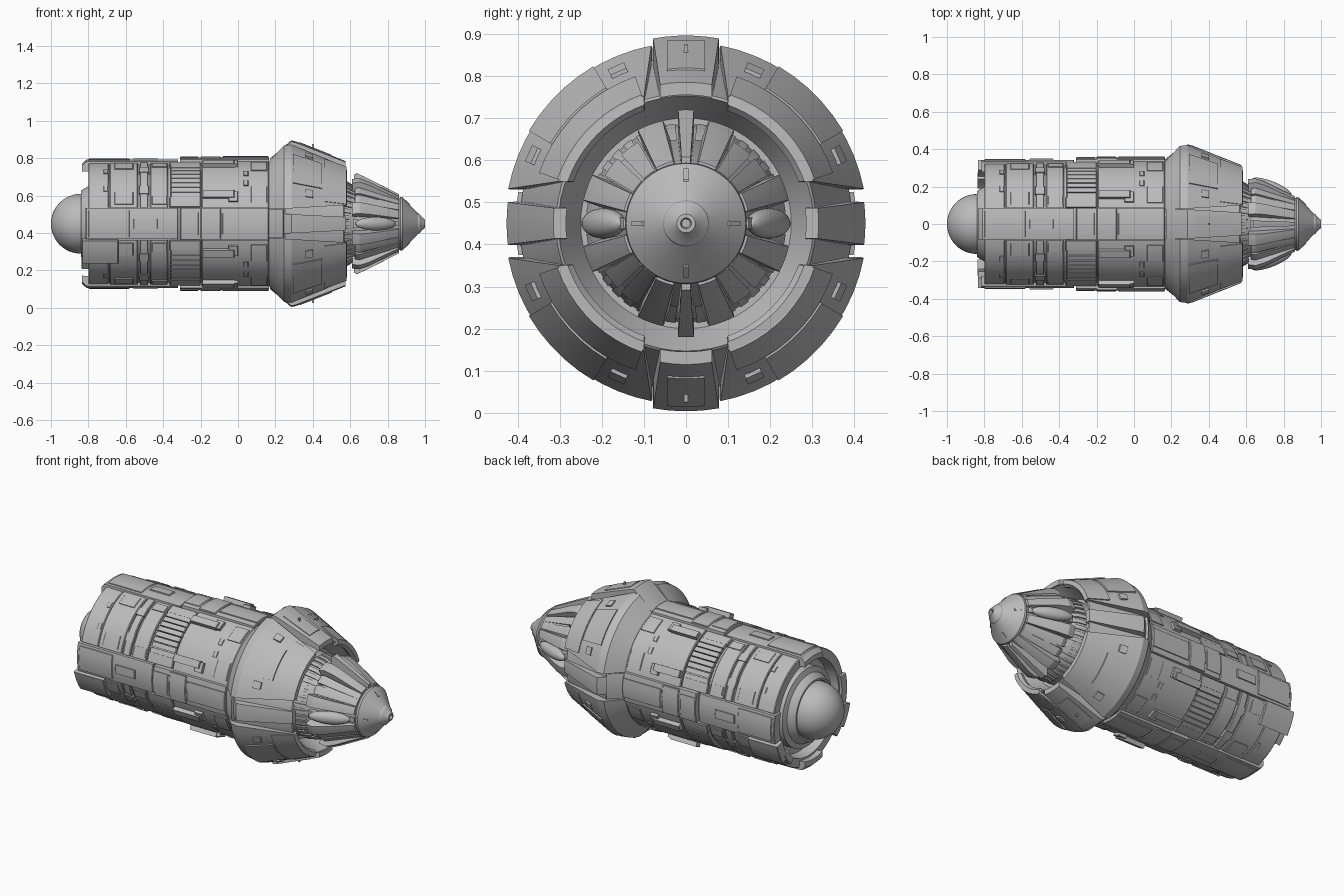
import bpy
import bmesh
from math import sin, cos, asin, radians, pi, ceil, atan2
from mathutils import Matrix, Vector

AXIS_HEIGHT = 0.45
CARDINALS = [0, 90, 180, 270]
DIAGONALS = [45, 135, 225, 315]

old = bpy.data.objects.get("Cube")
if old:
    bpy.data.objects.remove(old, do_unlink=True)

hull_grey = bpy.data.materials.new("hull grey")
hull_grey.use_nodes = True
hull_grey.diffuse_color = (0.5, 0.5, 0.5, 1)
hull_grey.node_tree.nodes["Principled BSDF"].inputs["Base Color"].default_value = (0.5, 0.5, 0.5, 1)


def finish(name, bm):
    """Turn a bmesh into a shaded object lying along the ship axis."""
    bmesh.ops.recalc_face_normals(bm, faces=bm.faces)
    mesh = bpy.data.meshes.new(name)
    bm.to_mesh(mesh)
    bm.free()
    mesh.materials.append(hull_grey)
    obj = bpy.data.objects.new(name, mesh)
    obj.location.z = AXIS_HEIGHT
    bpy.context.collection.objects.link(obj)
    bpy.ops.object.select_all(action="DESELECT")
    obj.select_set(True)
    bpy.context.view_layer.objects.active = obj
    bpy.ops.object.shade_smooth_by_angle(angle=radians(25))
    return obj


def add_sector(bm, profile, centre, half):
    """Sweep a closed (x, radius) profile around the axis; half(x, r) is the half angle."""
    widest = max(half(x, r) for x, r in profile)
    steps = max(1, ceil(widest / radians(3)))
    rings = []
    for i in range(steps + 1):
        t = 2 * i / steps - 1
        ring = []
        for x, r in profile:
            a = radians(centre) + t * half(x, r)
            ring.append(bm.verts.new((x, r * cos(a), r * sin(a))))
        rings.append(ring)
    count = len(profile)
    for one, two in zip(rings, rings[1:]):
        for j in range(count):
            k = (j + 1) % count
            bm.faces.new((one[j], one[k], two[k], two[j]))
    bm.faces.new(rings[0])
    bm.faces.new(rings[-1])


def sectors(name, profile, centres, half):
    bm = bmesh.new()
    for centre in centres:
        add_sector(bm, profile, centre, half)
    return finish(name, bm)


def lathe(name, profile, steps=64):
    """Spin an open (x, radius) profile fully around the axis."""
    bm = bmesh.new()
    verts = [bm.verts.new((x, r, 0)) for x, r in profile]
    edges = [bm.edges.new(pair) for pair in zip(verts, verts[1:])]
    bmesh.ops.spin(bm, geom=verts + edges, cent=(0, 0, 0), axis=(1, 0, 0),
                   angle=2 * pi, steps=steps)
    bmesh.ops.remove_doubles(bm, verts=bm.verts, dist=0.0005)
    return finish(name, bm)


def fixed(degrees):
    return lambda x, r: radians(degrees)


def width(w, taper=0, start=0):
    """Constant half width, narrowing forward of the start."""
    return lambda x, r: asin((w - taper * max(0, x - start)) / r)


def between(gap, flare=0, start=0):
    """Quarter turn less a gap either side, the gap widening forward of the start."""
    return lambda x, r: pi / 4 - asin((gap + flare * max(0, x - start)) / r)


def slab(x0, x1, low, high, bevel=0.004):
    return [(x0, low), (x0, high - bevel), (x0 + bevel, high),
            (x1 - bevel, high), (x1, high - bevel), (x1, low)]


def mirrored(angle):
    """Angles either side of every cardinal direction."""
    return [c + s * angle for c in CARDINALS for s in (-1, 1)]


# Main hull barrel with a recessed stern
lathe("hull_core", [(-0.74, 0), (-0.74, 0.27), (-0.8, 0.28), (-0.8, 0.325),
                    (0.2, 0.325), (0.2, 0)])
lathe("stern_hub", [(-0.74, 0.23), (-0.79, 0.23), (-0.8, 0.2), (-0.835, 0.18),
                    (-0.84, 0.175), (-0.84, 0.165), (-0.8, 0.16)])
bm = bmesh.new()
bmesh.ops.create_uvsphere(bm, u_segments=48, v_segments=24, radius=0.16,
                          matrix=Matrix.Translation((-0.84, 0, 0)) @ Matrix.Rotation(pi / 2, 4, "Y"))
finish("engine_dome", bm)

# Full width hull plates between the four spines
for name, x0, x1, top in [("stern_plate", -0.8, -0.69, 0.333), ("aft_plate", -0.687, -0.535, 0.336),
                          ("hull_band", -0.525, -0.48, 0.338), ("mid_plate", -0.47, -0.375, 0.336)]:
    sectors(name, slab(x0, x1, 0.315, top), DIAGONALS, between(0.088))
sectors("fore_plate", slab(-0.195, 0.165, 0.315, 0.345), DIAGONALS, between(0.088))
sectors("grill_border", slab(-0.365, -0.2, 0.315, 0.343), mirrored(20), fixed(4.5))

# Lengthwise bars of the grill
sectors("grill_bars", slab(-0.36, -0.2, 0.315, 0.343),
        [c + offset * 5.2 for c in DIAGONALS for offset in (-3.5, -2.5, -1.5, -0.5, 0.5, 1.5, 2.5, 3.5)],
        fixed(2.2))

# Raised plates and hatches repeated around the hull
for name, x0, x1, top, angle, half in [
        ("step_block", -0.19, -0.02, 0.37, 26, 3.2),
        ("step_block_tail", -0.05, 0.0, 0.362, 24, 4.5),
        ("fore_hatch", 0.07, 0.155, 0.35, 27, 8),
        ("slot_cover", 0.03, 0.055, 0.35, 39, 3),
        ("aft_hatch", -0.66, -0.56, 0.34, 24, 6),
        ("band_clip", -0.53, -0.475, 0.343, 32, 4),
        ("mid_hatch", -0.46, -0.38, 0.341, 22, 4),
        ("stern_hatch", -0.72, -0.695, 0.338, 34, 3)]:
    sectors(name, slab(x0, x1, 0.31, top, 0.003), mirrored(angle), fixed(half))

# Four spines along the hull
sectors("spine_fore", slab(-0.31, 0.165, 0.31, 0.355), CARDINALS, width(0.085))
sectors("spine_aft_vertical", [(-0.835, 0.29), (-0.835, 0.32), (-0.81, 0.343), (-0.32, 0.343), (-0.32, 0.31)],
        [90, 270], width(0.083))
sectors("spine_aft_side", slab(-0.815, -0.32, 0.29, 0.343), [0, 180], width(0.083))
sectors("spine_cap_front", slab(-0.085, 0.165, 0.34, 0.361), CARDINALS, width(0.055))
sectors("spine_cap_rear", slab(-0.2, -0.092, 0.34, 0.361), CARDINALS, width(0.08))
sectors("spine_cap_middle", slab(-0.31, -0.21, 0.34, 0.359), CARDINALS, width(0.06))
sectors("spine_rail", slab(-0.56, -0.43, 0.33, 0.35), CARDINALS, width(0.025))
sectors("spine_stern_cap", slab(-0.8, -0.58, 0.33, 0.348), CARDINALS, width(0.07))

# Boxes and lugs low on the stern sides
sectors("side_box", slab(-0.835, -0.64, 0.3, 0.355), [-26, 206], fixed(11))
sectors("stern_lug", slab(-0.838, -0.78, 0.285, 0.325), [-40, 220], fixed(8))

# Flared collar: inner cone hollowed into a funnel at the front
lathe("collar_core", [(0.16, 0.32), (0.25, 0.395), (0.29, 0.385), (0.5, 0.325),
                      (0.565, 0.309), (0.57, 0.303), (0.47, 0.25), (0.47, 0)])

# Four shields with stepped plates
sectors("collar_shield", [(0.165, 0.3), (0.165, 0.342), (0.245, 0.425), (0.285, 0.43),
                          (0.58, 0.318), (0.582, 0.298), (0.565, 0.285), (0.3, 0.34)],
        DIAGONALS, between(0.08, 0.06, 0.25))
sectors("shield_plate", [(0.295, 0.41), (0.295, 0.433), (0.45, 0.374), (0.45, 0.35)],
        DIAGONALS, fixed(14.5))
sectors("shield_lip", [(0.46, 0.34), (0.46, 0.369), (0.58, 0.323), (0.58, 0.3)],
        DIAGONALS, fixed(26))
sectors("shield_hatch", [(0.36, 0.39), (0.36, 0.41), (0.4, 0.395), (0.4, 0.37)],
        mirrored(24), fixed(3))
sectors("shield_pin", slab(0.395, 0.405, 0.38, 0.425, 0.001), [90, 270], fixed(0.6))

# Straps filling the shield gaps, wide above and below, narrow at the sides
strap = [(0.17, 0.31), (0.17, 0.348), (0.285, 0.446), (0.31, 0.44),
         (0.575, 0.335), (0.575, 0.305), (0.3, 0.34)]
sectors("collar_strap", strap, [90, 270], width(0.079, 0.06, 0.28))
sectors("strap_ridge", [(0.33, 0.4), (0.33, 0.436), (0.5, 0.369), (0.5, 0.34)],
        [90, 270], width(0.045))
sectors("side_strap", [(x, r - 0.02) for x, r in strap], [0, 180], width(0.055, 0.05, 0.2))
sectors("side_strap_base", [(0.165, 0.3), (0.165, 0.345), (0.24, 0.405), (0.26, 0.36)],
        [0, 180], width(0.075))

# Ribbed neck
lathe("neck", [(0.46, 0.235), (0.55, 0.228), (0.575, 0.222), (0.62, 0.2), (0.64, 0.175), (0.64, 0)])
sectors("neck_ribs", [(0.52, 0.22), (0.53, 0.238), (0.58, 0.229), (0.635, 0.195), (0.635, 0.16)],
        [i * 360 / 40 for i in range(40)], fixed(2.8))

# Front cone with petals
lathe("front_cone", [(0.6, 0), (0.6, 0.195), (0.64, 0.2), (0.865, 0.135), (0.865, 0)])
sectors("petal_block", [(0.615, 0.18), (0.61, 0.245), (0.65, 0.25), (0.7, 0.232), (0.86, 0.15), (0.86, 0.12)],
        mirrored(20), width(0.033, 0.045, 0.62))
sectors("petal_panel", [(0.63, 0.18), (0.625, 0.22), (0.65, 0.224), (0.86, 0.146), (0.86, 0.12)],
        mirrored(37), fixed(6.5))
sectors("petal_bridge", [(0.66, 0.18), (0.66, 0.212), (0.86, 0.144), (0.86, 0.12)],
        DIAGONALS, fixed(3))
sectors("petal_fin", [(0.62, 0.19), (0.62, 0.262), (0.635, 0.27), (0.69, 0.245), (0.86, 0.158), (0.86, 0.12)],
        [90, 270], width(0.019, 0.035, 0.63))

# Streamlined side pods on flat roots
sectors("pod_root", [(0.615, 0.18), (0.615, 0.225), (0.66, 0.225), (0.86, 0.148), (0.86, 0.12)],
        [0, 180], width(0.022, 0.04, 0.63))
bm = bmesh.new()
for side in (-1, 1):
    place = Matrix.Translation((0.735, side * 0.196, 0))
    turn = Matrix.Rotation(-side * atan2(0.4, 1), 4, "Z")
    size = Matrix.Diagonal(Vector((0.115, 0.032, 0.036, 1)))
    bmesh.ops.create_uvsphere(bm, u_segments=24, v_segments=16, radius=1,
                              matrix=place @ turn @ size @ Matrix.Rotation(pi / 2, 4, "Y"))
finish("side_pods", bm)

# Nose cone and tip
lathe("nose_cone", [(0.862, 0), (0.862, 0.138), (0.87, 0.144), (0.88, 0.142), (0.962, 0.055),
                    (0.97, 0.052), (0.985, 0.034), (1, 0.022), (1, 0.013), (0.985, 0.01), (0.985, 0)])
sectors("nose_vents", [(0.895, 0.1), (0.895, 0.13), (0.92, 0.104), (0.92, 0.08)],
        CARDINALS, width(0.006))
